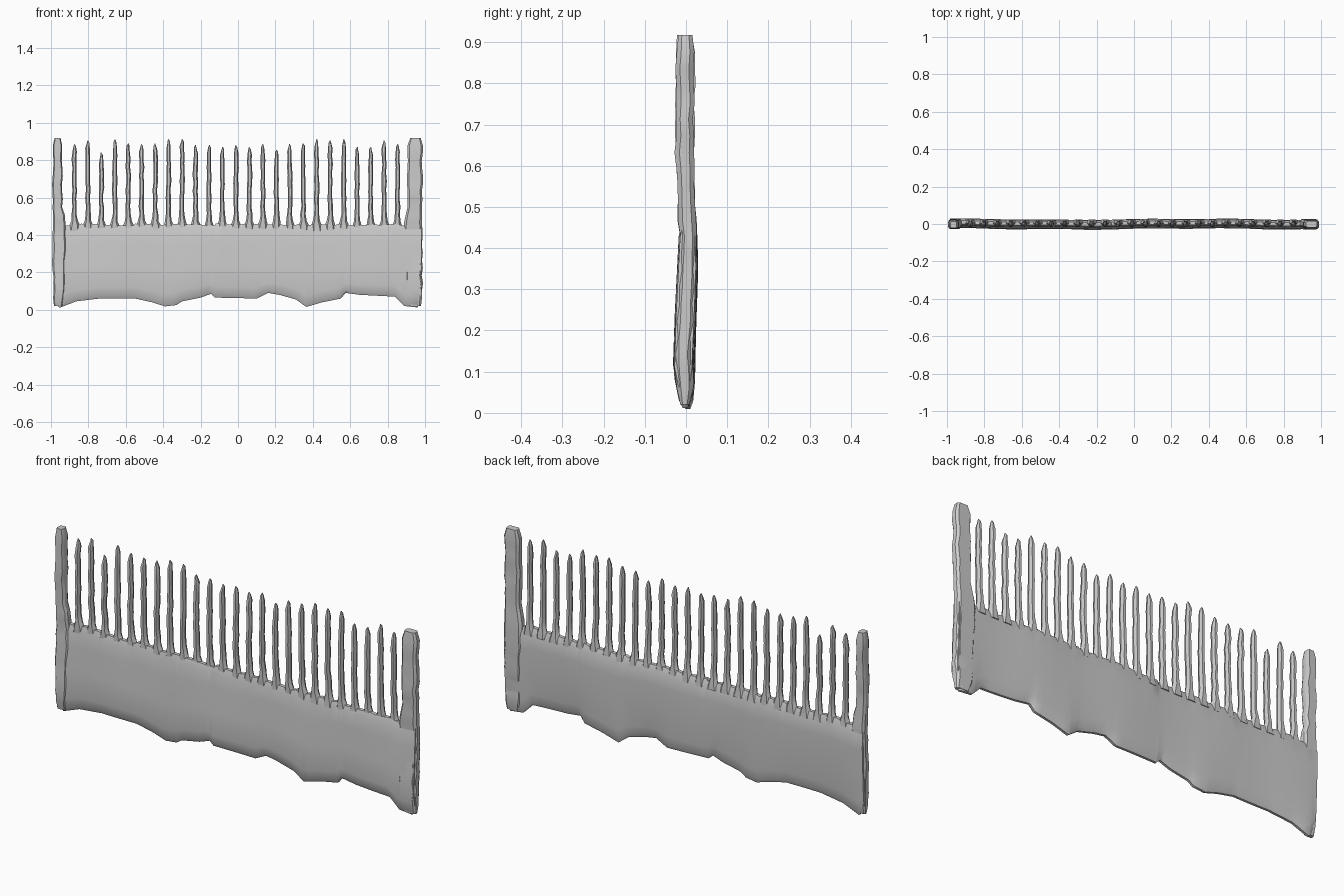
import bpy, bmesh, math, random

random.seed(4)
if "Cube" in bpy.data.objects:
    bpy.data.objects.remove(bpy.data.objects["Cube"], do_unlink=True)

grey = bpy.data.materials.new("plain grey")
grey.use_nodes = True
grey.diffuse_color = (0.6, 0.6, 0.6, 1)
grey.node_tree.nodes["Principled BSDF"].inputs["Base Color"].default_value = (0.6, 0.6, 0.6, 1)


def jitter(a):
    return random.uniform(-a, a)


def interp(points, t):
    """Linear lookup in a list of (position, value) pairs."""
    for (a, u), (b, v) in zip(points, points[1:]):
        if t <= b:
            return u + (v - u) * max(0, t - a) / (b - a)
    return points[-1][1]


def loft(name, rings, angle):
    """Skin a row of closed rings and cap both ends."""
    bm = bmesh.new()
    loops = [[bm.verts.new(p) for p in ring] for ring in rings]
    n = len(loops[0])
    for a, b in zip(loops, loops[1:]):
        for i in range(n):
            j = (i + 1) % n
            bm.faces.new((a[i], a[j], b[j], b[i]))
    bm.faces.new(loops[0])
    bm.faces.new(loops[-1])
    bmesh.ops.recalc_face_normals(bm, faces=bm.faces)
    mesh = bpy.data.meshes.new(name)
    bm.to_mesh(mesh)
    bm.free()
    mesh.materials.append(grey)
    obj = bpy.data.objects.new(name, mesh)
    bpy.context.collection.objects.link(obj)
    bpy.ops.object.select_all(action='DESELECT')
    obj.select_set(True)
    bpy.context.view_layer.objects.active = obj
    bpy.ops.object.shade_smooth_by_angle(angle=math.radians(angle))
    return obj


def lean(z):
    """Depth of the centre line at a given height."""
    return interp([(0, 0), (0.12, -0.006), (0.4, 0.006), (0.6, -0.003), (0.92, -0.002)], z)


# Comb back: worn lower edge, rounded upper edge, gently uneven faces
lower_edge = [(-.985, .05), (-.955, .01), (-.865, .045), (-.74, .06), (-.55, .06),
              (-.46, .04), (-.39, .018), (-.33, .025), (-.3, .045), (-.2, .065),
              (-.145, .085), (-.125, .065), (.1, .06), (.16, .09), (.22, .08),
              (.31, .055), (.365, .015), (.45, .04), (.55, .06), (.575, .09),
              (.65, .08), (.84, .07), (.89, .02), (.96, .012), (.98, .05)]
section = [(0, .006), (.04, .014), (.15, .021), (.45, .022), (.75, .021), (.93, .018), (1, .009)]
xs = sorted({x for x, _ in lower_edge} | {round(-.96 + i * .04, 3) for i in range(49)})
rings = []
for x in xs:
    low, top = interp(lower_edge, x), .455 + jitter(.006)
    sway = .003 * math.sin(x * 5) + .002 * math.sin(x * 13 + 1)
    front = [(x, lean(low + (top - low) * t) + sway - w, low + (top - low) * t) for t, w in section]
    back = [(x, lean(low + (top - low) * t) + sway + w, low + (top - low) * t) for t, w in section]
    rings.append(front + back[::-1])
loft("comb_back", rings, 50)


# Thick end guards with softened corners
def guard(name, inner, outer, low, top):
    rings = []
    side = math.copysign(1, outer)
    steps = 22
    for i in range(steps + 1):
        z = low + (top - low) * i / steps
        pinch = .75 if i in (0, steps) else 1
        flare = interp([(0, .01), (.45, .025), (.55, .004), (.92, 0)], z)
        a = inner - side * flare + jitter(.003)
        b = outer + jitter(.004)
        mid, half = (a + b) / 2, (b - a) / 2 * pinch
        depth = (.022 + jitter(.0025)) * pinch
        if z < .1:
            depth *= .55 + 4.5 * z
        y = lean(z) + jitter(.002)
        corner = [(-1, -.5), (-.75, -1), (.75, -1), (1, -.5),
                  (1, .5), (.75, 1), (-.75, 1), (-1, .5)]
        rings.append([(mid + u * half, y + v * depth, z) for u, v in corner])
    loft(name, rings, 30)


guard("right_guard", -.942, -.99, .02, .917)
guard("left_guard", .908, .986, .02, .917)

# Slim teeth: flared roots, slightly rough shafts, pointed tips
tops = [.885, .905, .84, .91, .89, .885, .89, .912, .912, .88, .88, .87, .88,
        .87, .885, .855, .885, .89, .912, .905, .912, .87, .87, .905, .885]
for k, top in enumerate(tops):
    x = -.875 + k * .072
    heights = [.42, .45, .475, .51] + [.51 + (top - .55) * i / 8 for i in range(1, 9)] + [top - .012, top]
    rings = []
    for i, z in enumerate(heights):
        wide = interp([(.42, .034), (.45, .027), (.475, .018), (.52, .0125), (.7, .0125), (.85, .011)], z)
        deep = interp([(.42, .02), (.5, .018), (.9, .016)], z)
        if i >= len(heights) - 2:
            shrink = .6 if z < top else .15
            wide, deep = wide * shrink, deep * shrink
        cx, cy = x + jitter(.0025), lean(z) + .002 + jitter(.0015)
        wide *= 1 + jitter(.12)
        rings.append([(cx + wide * math.cos(a * math.pi / 3), cy + deep * math.sin(a * math.pi / 3), z)
                      for a in range(6)])
    loft(f"tooth_{k + 1}", rings, 30)
